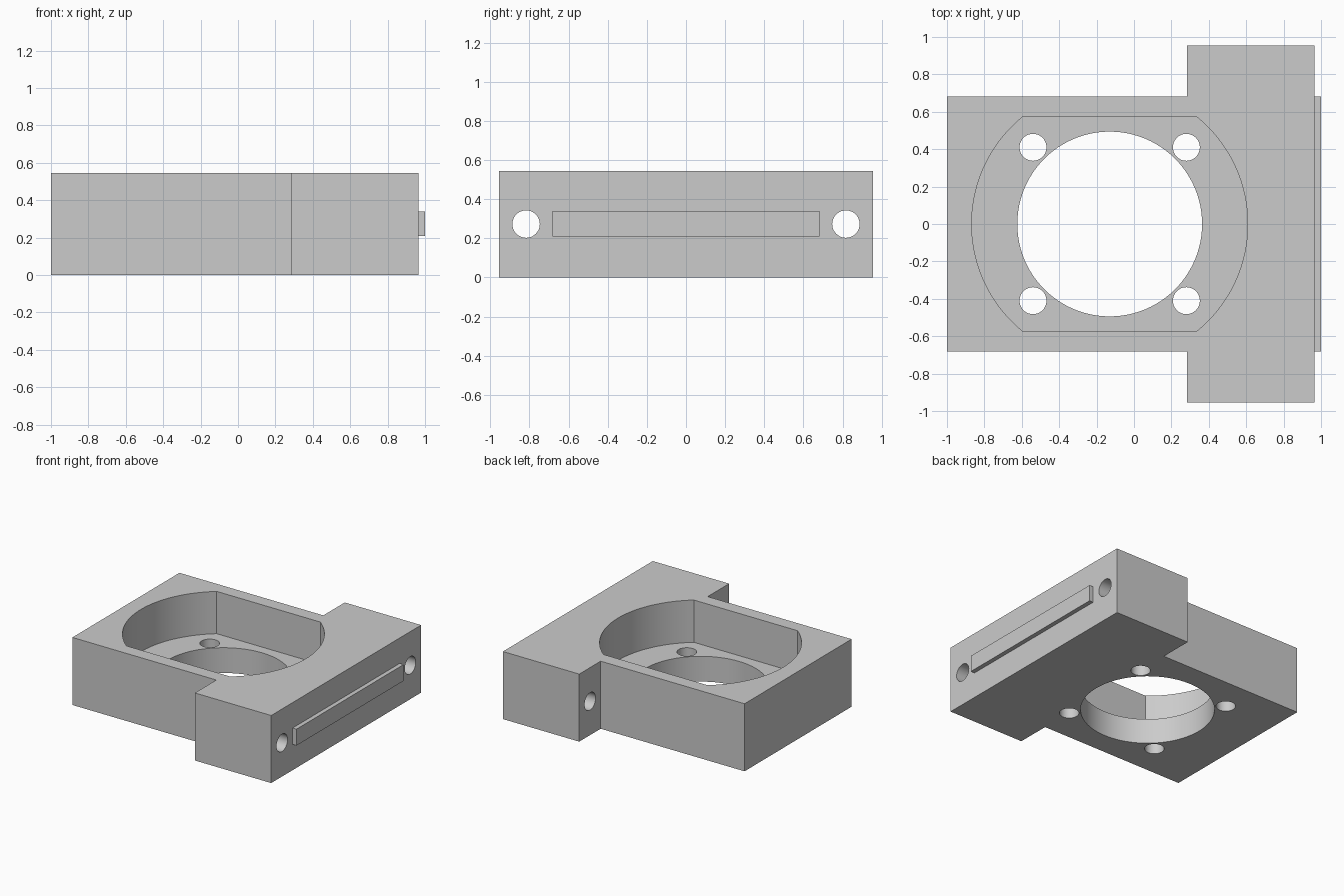
import bpy, bmesh
from math import sin, cos, asin, pi, radians
from mathutils import Matrix

cube = bpy.data.objects.get("Cube")
if cube:
    bpy.data.objects.remove(cube, do_unlink=True)

HEIGHT, FLOOR = 0.545, 0.204       # block height, pocket floor
CX = -0.13                         # bore axis
FACE = 0.965                       # mounting face

grey = bpy.data.materials.new("light grey")
grey.use_nodes = True
grey.diffuse_color = (0.6, 0.6, 0.6, 1)
grey.node_tree.nodes["Principled BSDF"].inputs["Base Color"].default_value = (0.6, 0.6, 0.6, 1)


def finish(name, bm):
    bmesh.ops.recalc_face_normals(bm, faces=bm.faces)
    mesh = bpy.data.meshes.new(name)
    bm.to_mesh(mesh)
    bm.free()
    mesh.materials.append(grey)
    obj = bpy.data.objects.new(name, mesh)
    bpy.context.collection.objects.link(obj)
    return obj


def prism(name, outline, z0, z1):
    bm = bmesh.new()
    face = bm.faces.new([bm.verts.new((x, y, z0)) for x, y in outline])
    top = bmesh.ops.extrude_face_region(bm, geom=[face])["geom"]
    verts = [v for v in top if isinstance(v, bmesh.types.BMVert)]
    bmesh.ops.translate(bm, verts=verts, vec=(0, 0, z1 - z0))
    return finish(name, bm)


def cylinder(name, centre, radius, depth, sides=48, along_x=False):
    bm = bmesh.new()
    turn = Matrix.Rotation(pi / 2 if along_x else 0, 4, "Y")
    bmesh.ops.create_cone(bm, cap_ends=True, segments=sides, radius1=radius,
                          radius2=radius, depth=depth,
                          matrix=Matrix.Translation(centre) @ turn)
    return finish(name, bm)


def select_only(obj):
    bpy.ops.object.select_all(action="DESELECT")
    obj.select_set(True)
    bpy.context.view_layer.objects.active = obj


def cut(obj, cutter):
    cutter.hide_render = True
    mod = obj.modifiers.new("cut", "BOOLEAN")
    mod.operation, mod.solver, mod.object = "DIFFERENCE", "EXACT", cutter
    select_only(obj)
    bpy.ops.object.modifier_apply(modifier=mod.name)
    bpy.data.objects.remove(cutter, do_unlink=True)


# T-shaped housing block with wide mounting flange
half = [(-1, -0.682), (0.284, -0.682), (0.284, -0.955), (FACE, -0.955)]
housing = prism("housing", half + [(x, -y) for x, y in reversed(half)], 0, HEIGHT)

# Round pocket with two flattened sides
R, FLAT, STEPS = 0.738, 0.575, 40
limit = asin(FLAT / R)
arc = [limit * (2 * i / STEPS - 1) for i in range(STEPS + 1)]
pocket = [(CX + s * R * cos(a), s * R * sin(a)) for s in (1, -1) for a in arc]
cut(housing, prism("pocket_cutter", pocket, FLOOR, HEIGHT + 0.1))

# Central bore and four floor holes
cut(housing, cylinder("bore_cutter", (CX, 0, 0.1), 0.494, 0.5, 96))
for sx in (-1, 1):
    for sy in (-1, 1):
        cut(housing, cylinder("floor_hole_cutter", (CX + sx * 0.41, sy * 0.41, 0.1), 0.072, 0.5))

# Flange holes through both ears
for sy in (-1, 1):
    cut(housing, cylinder("flange_hole_cutter", (0.62, sy * 0.817, HEIGHT / 2), 0.07, 1, along_x=True))

select_only(housing)
bpy.ops.object.shade_smooth_by_angle(angle=radians(30))

# Locating rib on the mounting face
prism("locating_rib", [(FACE, -0.682), (1, -0.682), (1, 0.682), (FACE, 0.682)], 0.208, 0.34)
